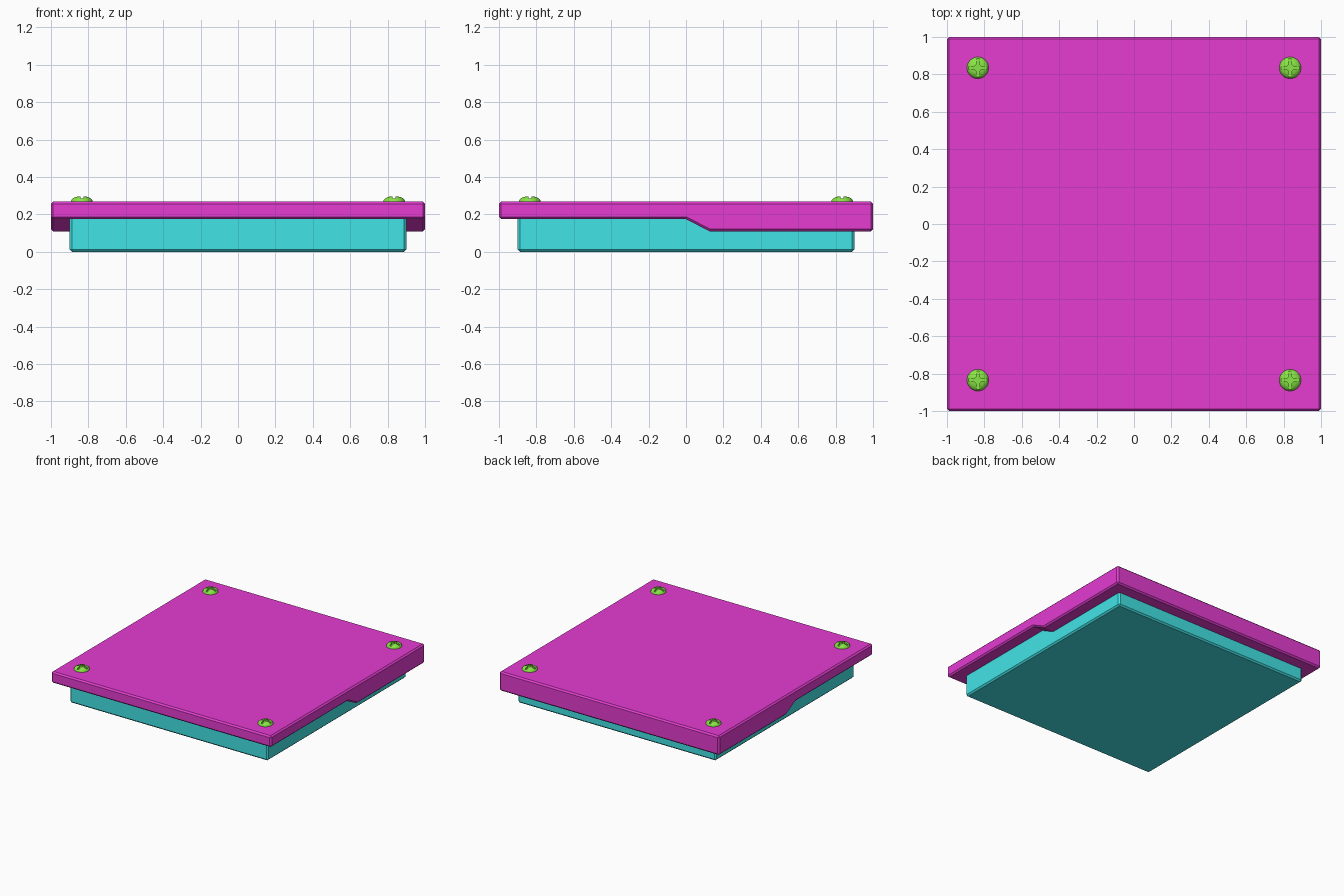
import bpy, bmesh, math

if "Cube" in bpy.data.objects:
    bpy.data.objects.remove(bpy.data.objects["Cube"])


def material(name, rgb):
    m = bpy.data.materials.new(name)
    m.diffuse_color = (*rgb, 1)
    m.use_nodes = True
    m.node_tree.nodes["Principled BSDF"].inputs["Base Color"].default_value = m.diffuse_color
    return m


def make(name, bm, mat=None):
    bmesh.ops.recalc_face_normals(bm, faces=bm.faces)
    me = bpy.data.meshes.new(name)
    bm.to_mesh(me)
    bm.free()
    ob = bpy.data.objects.new(name, me)
    bpy.context.collection.objects.link(ob)
    if mat:
        me.materials.append(mat)
    return ob


def prism(name, pts, vec, mat=None):
    """Extrude a closed outline along vec."""
    bm = bmesh.new()
    face = bm.faces.new([bm.verts.new(p) for p in pts])
    ext = bmesh.ops.extrude_face_region(bm, geom=[face], use_keep_orig=True)
    verts = [g for g in ext["geom"] if isinstance(g, bmesh.types.BMVert)]
    bmesh.ops.translate(bm, verts=verts, vec=vec)
    return make(name, bm, mat)


def bevel(ob, width):
    b = ob.modifiers.new("edge_bevel", "BEVEL")
    b.width, b.segments, b.limit_method = width, 1, "ANGLE"
    b.angle_limit = math.radians(40)


magenta = material("magenta", (0.78, 0.045, 0.64))
cyan = material("cyan", (0.055, 0.77, 0.79))
green = material("green", (0.25, 0.78, 0.06))

# Lower box
s = 0.9
base = prism("base_box", [(-s, -s, 0), (s, -s, 0), (s, s, 0), (-s, s, 0)], (0, 0, 0.2), cyan)
bevel(base, 0.012)

# Lid with the stepped lower edge, extruded across x
profile = [(-1, 0.175), (0, 0.175), (0.125, 0.11), (1, 0.11), (1, 0.268), (-1, 0.268)]
lid = prism("lid", [(-1, y, z) for y, z in profile], (2, 0, 0), magenta)
bevel(lid, 0.012)

# Domed screw head, lathed
R = 0.058
dome = [(0, 0.298), (0.02, 0.2965), (0.035, 0.293), (0.047, 0.287), (0.055, 0.279), (R, 0.27), (R, 0.25), (0, 0.25)]
bm = bmesh.new()
vs = [bm.verts.new((x, 0, z - 0.25)) for x, z in dome]
es = [bm.edges.new(p) for p in zip(vs, vs[1:])]
bmesh.ops.spin(bm, geom=vs + es, cent=(0, 0, 0), axis=(0, 0, 1), angle=math.tau, steps=32)
bmesh.ops.remove_doubles(bm, verts=bm.verts, dist=1e-5)
screw = make("screw_1", bm, green)

# Cross-shaped slot with a flared middle, cut into the head
w, c, L = 0.008, 0.017, 0.054
arm = [(L, -w), (L, w), (c, w), (w, c)]
outline = []
for k in range(4):
    ca, sa = round(math.cos(k * math.pi / 2)), round(math.sin(k * math.pi / 2))
    pts = arm[:3]
    outline += [(x * ca - y * sa, x * sa + y * ca, 0.034) for x, y in pts]
    x, y = arm[3]
    outline.append((x * ca - y * sa, x * sa + y * ca, 0.034))
cutter = prism("slot_cutter", outline, (0, 0, 0.05))
cutter.hide_render = True
cut = screw.modifiers.new("slot", "BOOLEAN")
cut.operation, cut.solver, cut.object = "DIFFERENCE", "EXACT", cutter
bpy.context.view_layer.objects.active = screw
screw.select_set(True)
bpy.ops.object.modifier_apply(modifier=cut.name)
bpy.data.objects.remove(cutter)
bpy.ops.object.shade_smooth_by_angle(angle=math.radians(30))

# One screw at each corner
p = 0.835
for i, (x, y) in enumerate([(-p, -p), (p, -p), (p, p), (-p, p)]):
    ob = screw if i == 0 else screw.copy()
    if i:
        ob.name = f"screw_{i + 1}"
        bpy.context.collection.objects.link(ob)
    ob.location = (x, y, 0.25)
